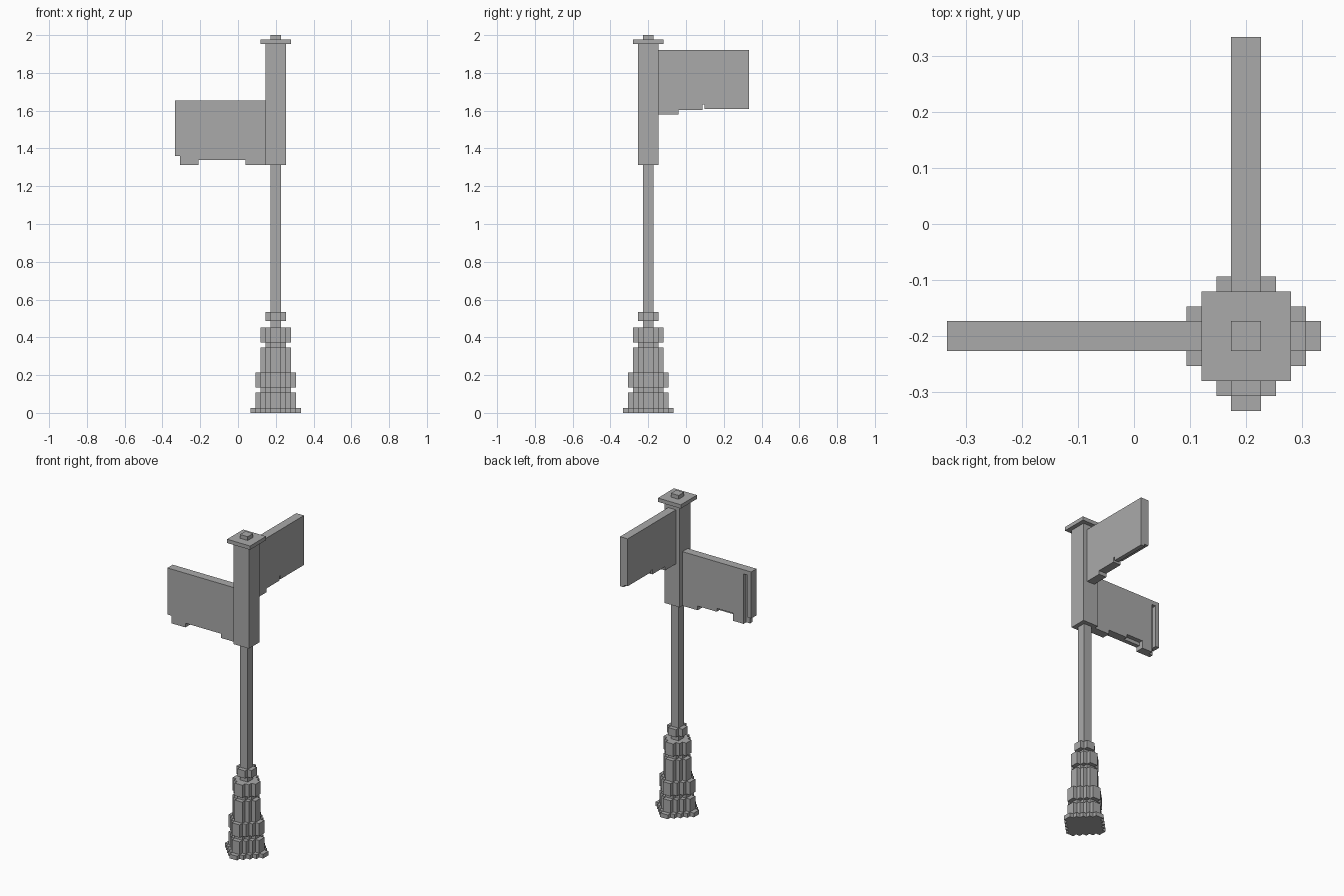
import bpy
import bmesh
from mathutils import Vector

cube = bpy.data.objects.get("Cube")
if cube:
    bpy.data.objects.remove(cube, do_unlink=True)

U = 2 / 75                      # one block
AXIS = Vector((0.2, -0.2, 0))   # centre line of the post

grey = bpy.data.materials.new("painted_grey")
grey.use_nodes = True
grey.diffuse_color = (0.4, 0.4, 0.4, 1)
grey.node_tree.nodes["Principled BSDF"].inputs["Base Color"].default_value = (0.4, 0.4, 0.4, 1)


def make_object(name, solids):
    """Each solid is an outline of block-unit points and an extrusion vector."""
    bm = bmesh.new()
    for outline, depth in solids:
        face = bm.faces.new([bm.verts.new(AXIS + Vector(p) * U) for p in outline])
        ext = bmesh.ops.extrude_face_region(bm, geom=[face], use_keep_orig=True)
        moved = [v for v in ext["geom"] if isinstance(v, bmesh.types.BMVert)]
        bmesh.ops.translate(bm, verts=moved, vec=Vector(depth) * U)
    bmesh.ops.recalc_face_normals(bm, faces=bm.faces[:])
    mesh = bpy.data.meshes.new(name)
    bm.to_mesh(mesh)
    bm.free()
    mesh.materials.append(grey)
    obj = bpy.data.objects.new(name, mesh)
    bpy.context.collection.objects.link(obj)


def square_block(name, r, z0, z1):
    outline = [(-r, -r, z0), (r, -r, z0), (r, r, z0), (-r, r, z0)]
    make_object(name, [(outline, (0, 0, z1 - z0))])


def stepped_block(name, r, z0, z1):
    """A round made of blocks: a diamond with a staircase outline."""
    quarter = []
    for i in range(r):
        quarter += [(r - i, i), (r - i, i + 1)]
    outline = []
    for _ in range(4):
        outline += [(x, y, z0) for x, y in quarter if (x, y) != (r, 0)]
        quarter = [(-y, x) for x, y in quarter]
    make_object(name, [(outline, (0, 0, z1 - z0))])


# Stacked base
for name, radius, z0, z1 in [
        ("base_foot", 5, 0, 1), ("base_plinth", 4, 1, 4), ("base_neck", 3, 4, 5),
        ("base_collar", 4, 5, 8), ("base_column", 3, 8, 13), ("base_groove", 2, 13, 14),
        ("base_upper_ring", 3, 14, 17), ("base_top_ring", 2, 18.2, 20)]:
    stepped_block(name, radius, z0, z1)

# Post, head and cap
square_block("post", 1, 17, 49.2)
square_block("head", 2, 49.2, 73.2)
square_block("cap", 3, 73.2, 74.1)
square_block("cap_tip", 1, 74.1, 75)

# Right sign: front half, and back half with a groove and a notch
inner = [(4, 50.2), (4, 49.2), (0, 49.2)]
top = [(0, 62), (18, 62), (18, 51)]
front = top + [(17, 51), (17, 49.2), (13.3, 49.2), (13.3, 50.2)] + inner
back = top + [(17, 51), (17, 61), (16, 61), (16, 49.2), (13.3, 49.2),
              (13.3, 51), (9, 51), (9, 50.2)] + inner
make_object("right_sign", [
    ([(-2 - d, -1, z) for d, z in front], (0, 1, 0)),
    ([(-2 - d, 0, z) for d, z in back], (0, 1, 0))])

# Rear sign: two halves with a rebate under the outer part
inner = [(4, 60.1), (4, 59.2), (0, 59.2)]
notch = [(9.2, 61.2), (8.8, 61.2), (8.8, 60.1)]
for_left = [(0, 72), (18, 72), (18, 60.3), (9.2, 60.3)] + notch + inner
for_right = [(0, 72), (18, 72), (18, 60.8), (9.2, 60.8)] + notch + inner
make_object("rear_sign", [
    ([(0, 2 + d, z) for d, z in for_left], (1, 0, 0)),
    ([(-1, 2 + d, z) for d, z in for_right], (1, 0, 0))])
